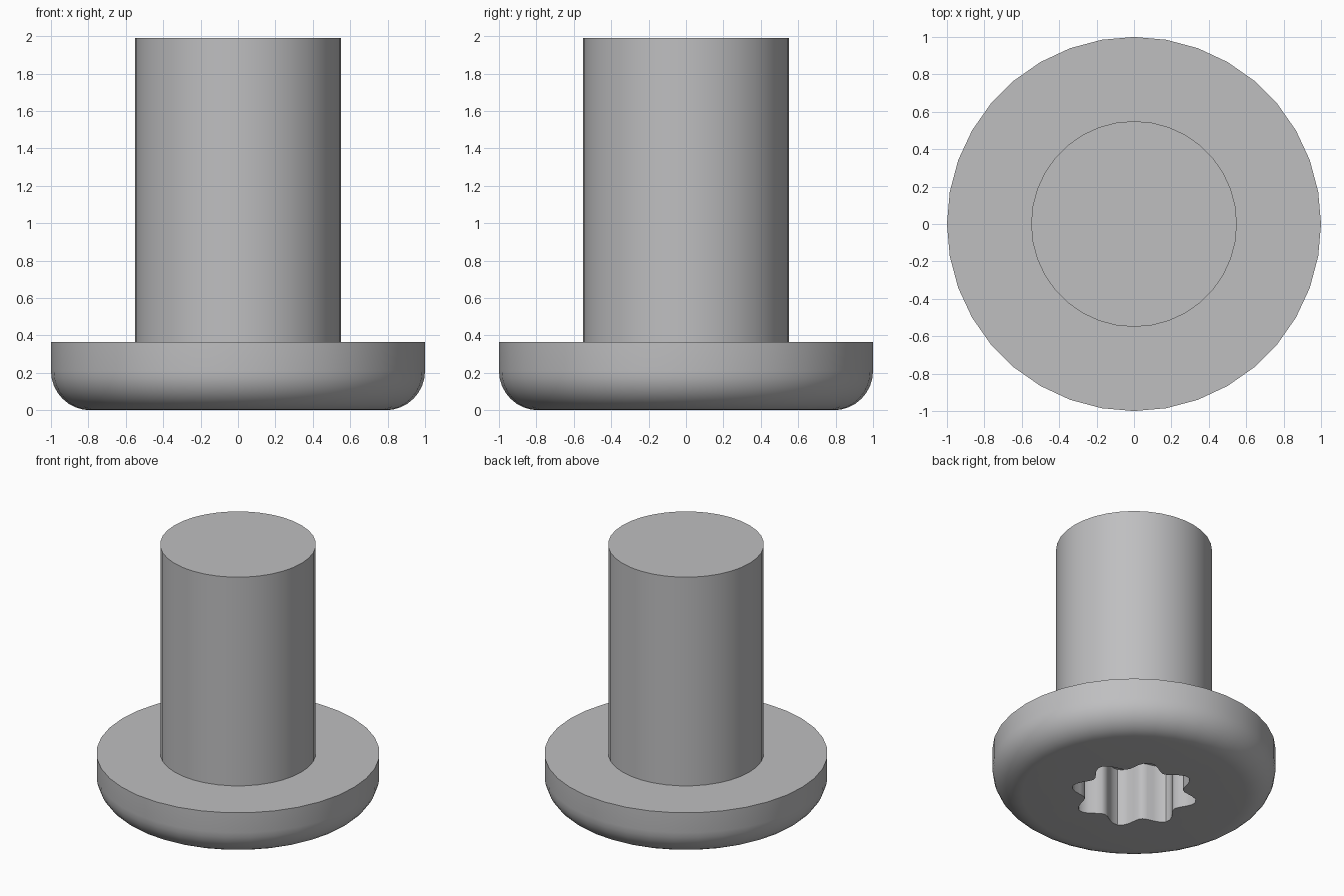
import bpy, bmesh, math

if "Cube" in bpy.data.objects:
    bpy.data.objects.remove(bpy.data.objects["Cube"])

SIDES = 36
HEAD_TOP, HEIGHT = 0.365, 1.99
SHANK_R, HEAD_R, FILLET = 0.55, 1.0, 0.21
LOBES, RECESS_R, WAVE, DEPTH = 8, 0.40, 0.05, 0.45
PHASE = math.radians(19)

metal = bpy.data.materials.new("grey metal")
metal.diffuse_color = (0.52, 0.52, 0.53, 1)
metal.use_nodes = True
metal.node_tree.nodes["Principled BSDF"].inputs["Base Color"].default_value = metal.diffuse_color


def ring(bm, r, z):
    """Circle of vertices."""
    return [bm.verts.new((r * math.cos(a), r * math.sin(a), z))
            for a in (2 * math.pi * i / SIDES for i in range(SIDES))]


def lobed_ring(bm, z):
    """Wavy outline of the drive socket, two points per head side."""
    pts = []
    for i in range(2 * SIDES):
        a = 2 * math.pi * i / (2 * SIDES)
        r = RECESS_R + WAVE * math.cos(LOBES * (a - PHASE))
        pts.append(bm.verts.new((r * math.cos(a), r * math.sin(a), z)))
    return pts


def bridge(bm, a, b):
    n = len(a)
    for i in range(n):
        j = (i + 1) % n
        bm.faces.new((a[i], a[j], b[j], b[i]))


def finish(bm, name):
    mesh = bpy.data.meshes.new(name)
    bmesh.ops.recalc_face_normals(bm, faces=bm.faces)
    bm.to_mesh(mesh)
    bm.free()
    mesh.materials.append(metal)
    ob = bpy.data.objects.new(name, mesh)
    bpy.context.collection.objects.link(ob)
    bpy.ops.object.select_all(action='DESELECT')
    ob.select_set(True)
    bpy.context.view_layer.objects.active = ob
    bpy.ops.object.shade_smooth_by_angle(angle=math.radians(35))


# Head: flat shoulder, straight rim, rounded lower edge
bm = bmesh.new()
profile = [(SHANK_R, HEAD_TOP), (HEAD_R, HEAD_TOP)]
for k in range(9):
    t = math.pi / 2 * k / 8
    profile.append((HEAD_R - FILLET + FILLET * math.cos(t),
                    FILLET - FILLET * math.sin(t)))
rings = [ring(bm, r, z) for r, z in profile]
for a, b in zip(rings, rings[1:]):
    bridge(bm, a, b)

# Flat underside around the lobed socket, then socket wall and floor
rim, floor = lobed_ring(bm, 0), lobed_ring(bm, DEPTH)
outer = rings[-1]
for i in range(SIDES):
    j = (i + 1) % SIDES
    bm.faces.new((outer[i], rim[2 * i], rim[2 * i + 1]))
    bm.faces.new((outer[i], rim[2 * i + 1], outer[j]))
    bm.faces.new((outer[j], rim[2 * i + 1], rim[2 * j]))
bridge(bm, rim, floor)
bm.faces.new(floor)
finish(bm, "head")

# Shank: plain cylinder with a flat end
bm = bmesh.new()
low, high = ring(bm, SHANK_R, HEAD_TOP), ring(bm, SHANK_R, HEIGHT)
bridge(bm, low, high)
bm.faces.new(high)
finish(bm, "shank")
